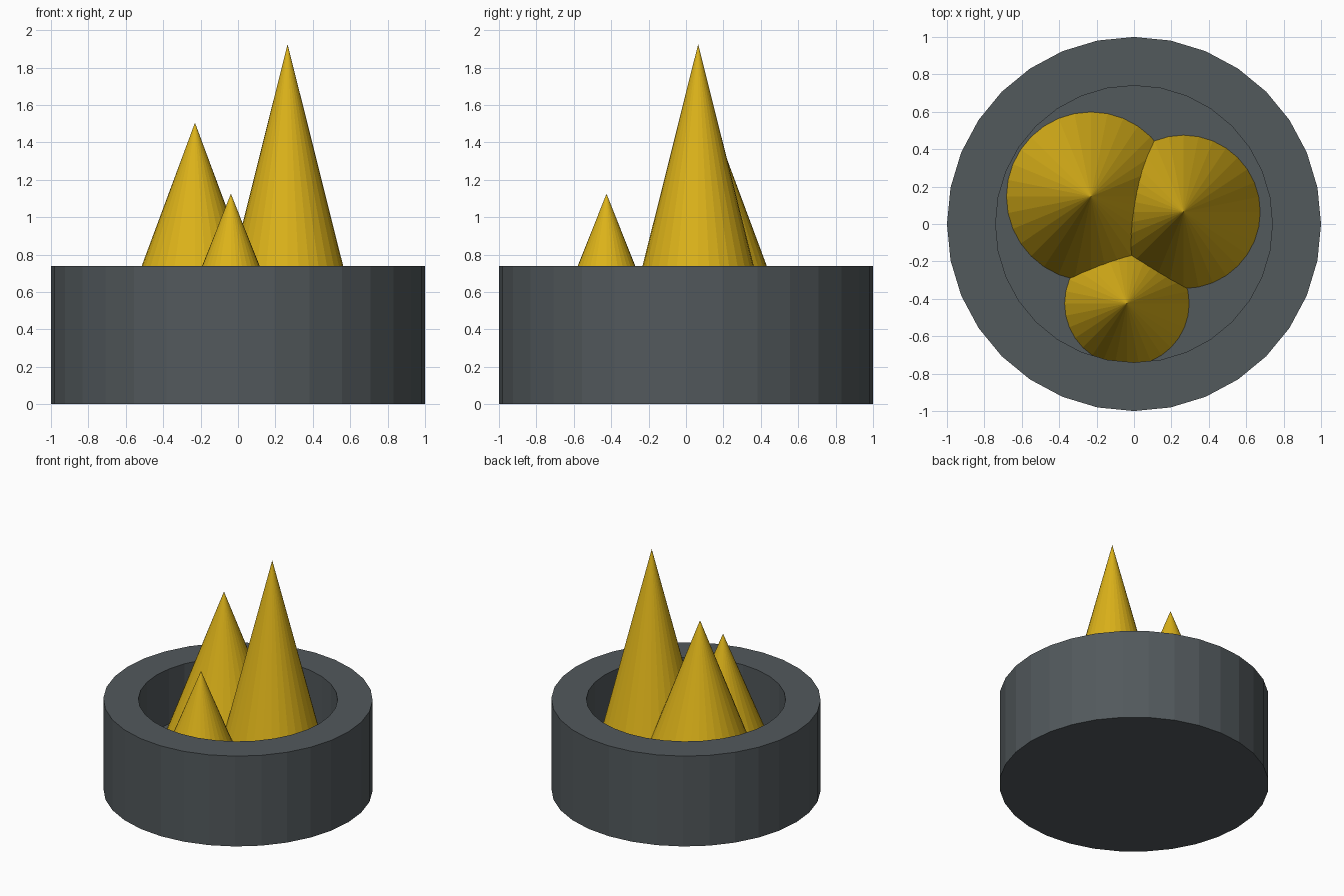
import bpy
from math import cos, sin, tau

if "Cube" in bpy.data.objects:
    bpy.data.objects.remove(bpy.data.objects["Cube"])

SIDES = 32
FLOOR = 0.29


def material(name, color):
    mat = bpy.data.materials.new(name)
    mat.diffuse_color = (*color, 1)
    mat.use_nodes = True
    mat.node_tree.nodes["Principled BSDF"].inputs["Base Color"].default_value = mat.diffuse_color
    return mat


def add_object(name, verts, faces, mat):
    mesh = bpy.data.meshes.new(name)
    mesh.from_pydata(verts, [], faces)
    mesh.materials.append(mat)
    obj = bpy.data.objects.new(name, mesh)
    bpy.context.collection.objects.link(obj)
    return obj


def ring(radius, z):
    return [(radius * cos(tau * i / SIDES), radius * sin(tau * i / SIDES), z)
            for i in range(SIDES)]


slate = material("slate", (0.085, 0.1, 0.108))
gold = material("gold", (0.72, 0.45, 0.01))

# Thick-walled dish: revolve a profile from the underside up and into the cavity
profile = [(1.0, 0.0), (1.0, 0.74), (0.74, 0.74), (0.74, FLOOR)]
verts = [v for r, z in profile for v in ring(r, z)]
faces = []
for k in range(len(profile) - 1):
    for i in range(SIDES):
        j = (i + 1) % SIDES
        a, b = k * SIDES, (k + 1) * SIDES
        faces.append((a + i, a + j, b + j, b + i))
faces.append(tuple(reversed(range(SIDES))))
last = (len(profile) - 1) * SIDES
faces.append(tuple(range(last, last + SIDES)))
add_object("dish", verts, faces, slate)

# Spikes standing on the dish floor: name, x, y, base radius, tip height
spikes = [
    ("tall_spike", 0.265, 0.065, 0.41, 1.925),
    ("middle_spike", -0.23, 0.147, 0.452, 1.505),
    ("small_spike", -0.038, -0.425, 0.333, 1.125),
]
for name, x, y, radius, tip in spikes:
    cone_verts = ring(radius, 0) + [(0, 0, tip - FLOOR)]
    cone_faces = [(i, (i + 1) % SIDES, SIDES) for i in range(SIDES)]
    cone = add_object(name, cone_verts, cone_faces, gold)
    cone.location = (x, y, FLOOR)
